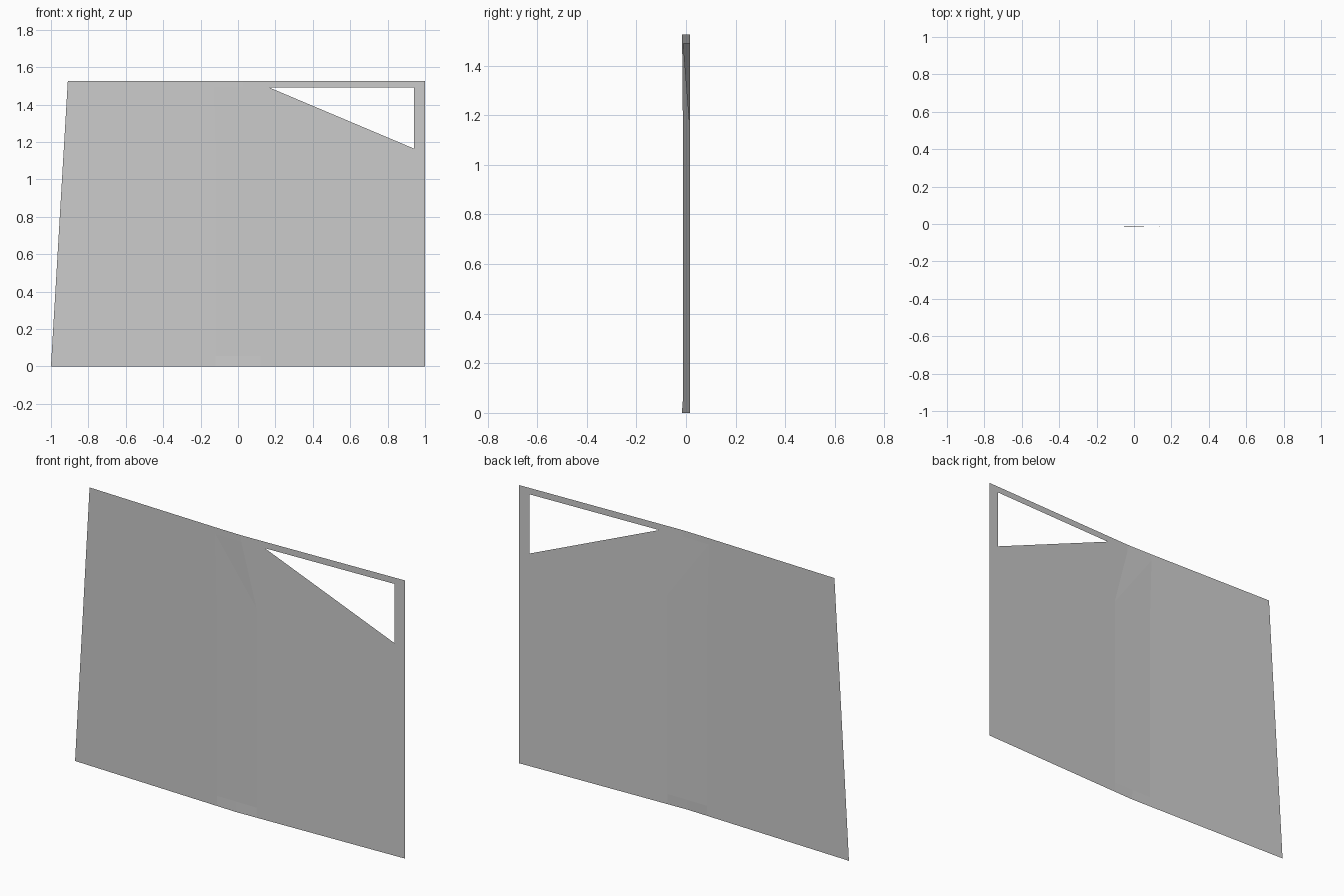
import bpy, bmesh

if "Cube" in bpy.data.objects:
    bpy.data.objects.remove(bpy.data.objects["Cube"])

# Thin sheet, gently folded about its middle
TOP, RAIL = 1.525, 1.49
FOLD = [(-1, 0.0165), (-0.12, -0.0125), (0, -0.0165), (0.12, -0.0125), (1, 0.0165)]


def depth(x, z):
    for (x0, y0), (x1, y1) in zip(FOLD, FOLD[1:]):
        if x <= x1:
            y = y0 + (y1 - y0) * (x - x0) / (x1 - x0)
            break
    # the fold is pressed flat between the hem and the rail
    return max(y, -0.0125) if 0.03 < z < 1.4 else y


bm = bmesh.new()
verts = {}


def vert(p):
    if p not in verts:
        verts[p] = bm.verts.new((p[0], depth(*p), p[1]))
    return verts[p]


def face(*pts):
    bm.faces.new([vert(p) for p in pts])


# Lower body: hem and tall columns right of the fold line
cols = [-0.12, 0, 0.12, 0.42, 0.62, 0.94, 1]
HEM = 0.055


def column_top(x):
    return (x, 1.165 if x >= 0.94 else 1.15)


for a, b in zip(cols, cols[1:]):
    face((a, 0), (b, 0), (b, HEM), (a, HEM))
    face((a, HEM), (b, HEM), column_top(b), column_top(a))

# Flat left panel with slanted outer edge
start = (-0.32, TOP)
face((-1, 0), (-0.12, 0), (-0.12, HEM), (-0.12, 1.15), start, (-0.91, TOP))

# Fan of creases running up to the window corner
b, c, d = (-0.13, RAIL), (0.03, RAIL), (0.17, RAIL)
low = [column_top(x) for x in cols]
face(low[0], b, start)
face(low[0], low[1], b)
face(low[1], low[2], b)
face(low[2], c, b)
face(low[2], low[3], c)
face(low[3], d, c)
face(low[3], low[4], d)
face(low[4], low[5], d)

# Top rail above the triangular window
face(start, b, (b[0], TOP))
rail = [b[0], c[0], d[0], 0.94, 1]
for x0, x1 in zip(rail, rail[1:]):
    face((x0, RAIL), (x1, RAIL), (x1, TOP), (x0, TOP))

# Right post beside the window
face(low[5], low[6], (1, RAIL), (0.94, RAIL))

mesh = bpy.data.meshes.new("sheet_panel")
bm.to_mesh(mesh)
bm.free()
panel = bpy.data.objects.new("sheet_panel", mesh)
bpy.context.collection.objects.link(panel)
